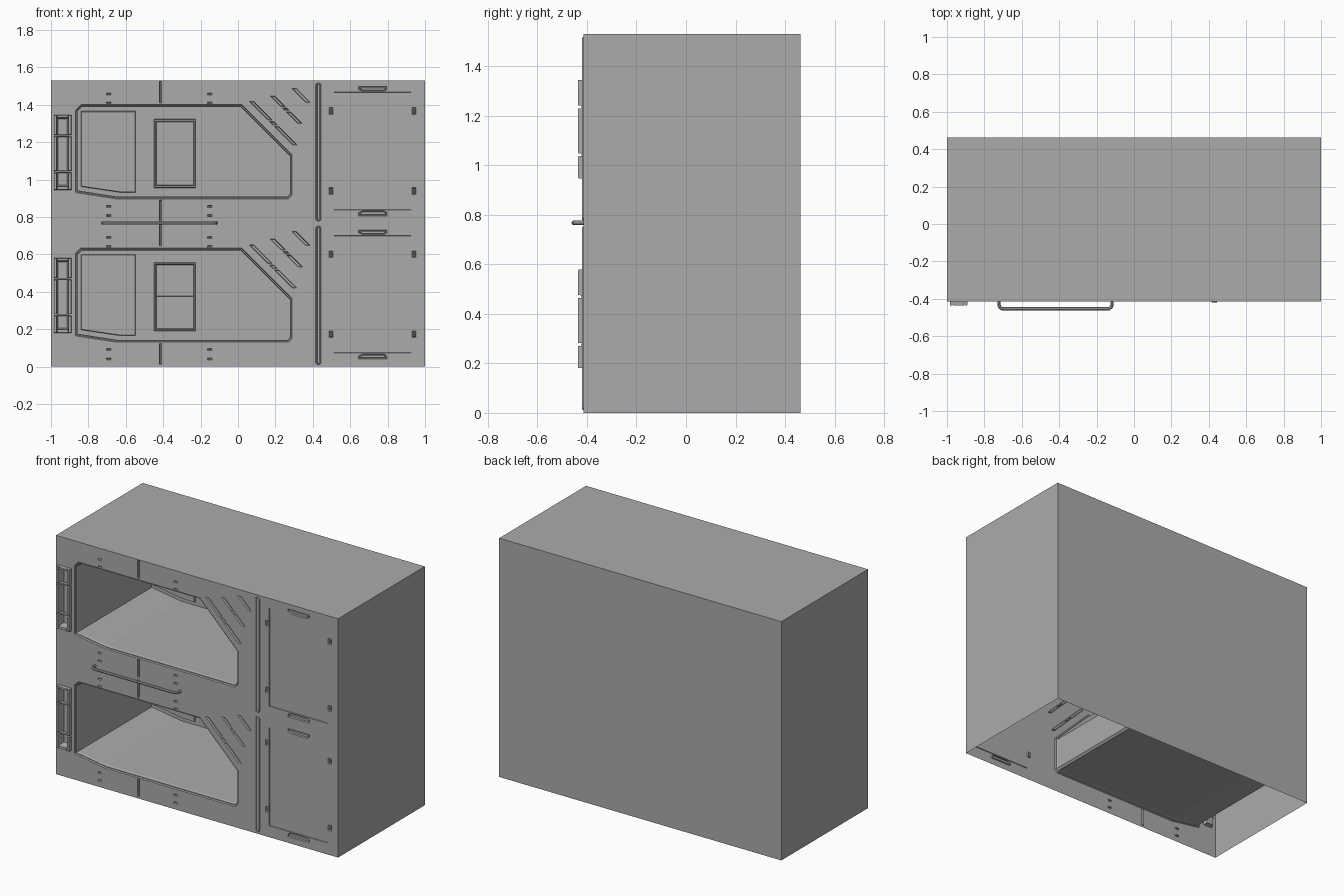
import bpy, bmesh
from mathutils import Vector

cube = bpy.data.objects.get("Cube")
if cube:
    bpy.data.objects.remove(cube, do_unlink=True)

FRONT, BACK, TOP, BAY = -0.415, 0.463, 1.53, 0.766
NICHE_BACK = 0.35
GREY = (0.41, 0.41, 0.41, 1)

grey = bpy.data.materials.new("plain grey")
grey.use_nodes = True
grey.diffuse_color = GREY
grey.node_tree.nodes["Principled BSDF"].inputs["Base Color"].default_value = GREY


def finish(name, bm):
    bmesh.ops.recalc_face_normals(bm, faces=bm.faces[:])
    mesh = bpy.data.meshes.new(name)
    bm.to_mesh(mesh)
    bm.free()
    mesh.materials.append(grey)
    obj = bpy.data.objects.new(name, mesh)
    bpy.context.scene.collection.objects.link(obj)
    return obj


def rect(x0, x1, z0, z1):
    return [(x0, z0), (x1, z0), (x1, z1), (x0, z1)]


def shift(points, dz):
    return [(x, z + dz) for x, z in points]


def inset(points, d):
    """Move every edge of a counter-clockwise convex outline inwards."""
    pts = [Vector(p) for p in points]
    out = []
    for i, p in enumerate(pts):
        a = (p - pts[i - 1]).normalized()
        b = (pts[(i + 1) % len(pts)] - p).normalized()
        na, nb = Vector((-a.y, a.x)), Vector((-b.y, b.x))
        out.append(tuple(p + (na + nb) * d / (1 + na.dot(nb))))
    return out


def ring(bm, points, y):
    return [bm.verts.new((x, y, z)) for x, z in points]


def bridge(bm, a, b):
    n = len(a)
    for i in range(n):
        bm.faces.new((a[i], a[(i + 1) % n], b[(i + 1) % n], b[i]))


def loft(bm, points, steps):
    """Walls through (inset, y) steps, closed by a cap; returns the first ring."""
    rings = [ring(bm, inset(points, d), y) for d, y in steps]
    for a, b in zip(rings, rings[1:]):
        bridge(bm, a, b)
    bm.faces.new(rings[-1])
    return rings[0]


def plate(name, points, base, thick, lip=0.0, sink=0.0, taper=0.003):
    """Raised plate facing the front, with tapered sides and an optional sunk middle."""
    face = base - thick
    steps = [(0, base), (taper, face)]
    if lip:
        steps += [(lip, face), (lip + taper, face + sink)]
    bm = bmesh.new()
    bm.faces.new(loft(bm, points, steps))
    return finish(name, bm)


def box(name, x0, x1, y0, y1, z0, z1):
    return plate(name, rect(x0, x1, z0, z1), y1, y1 - y0, taper=0.002)


def slash(x, z, length, w=0.024):
    """Diagonal slot running down to the right, with level ends."""
    return [(x, z), (x + length, z - length), (x + length + w, z - length), (x + w, z)]


# Outlines for one bay; the second bay repeats them higher up
niche = [(-0.87, 0.165), (-0.65, 0.131), (0.27, 0.131), (0.29, 0.151),
         (0.29, 0.365), (0.02, 0.635), (-0.84, 0.635), (-0.87, 0.605)]
slots = [slash(0.06, 0.652, 0.1), slash(0.168, 0.544, 0.018), slash(0.194, 0.518, 0.098),
         slash(0.172, 0.682, 0.058), slash(0.238, 0.616, 0.012), slash(0.258, 0.596, 0.062),
         slash(0.288, 0.722, 0.075)]
slots += [rect(x, x + 0.024, z, z + 0.011)
          for x in (-0.702, -0.162) for z in (0.036, 0.086, 0.638, 0.686)]
slots += [rect(-0.421, -0.409, 0.012, 0.124), rect(-0.421, -0.409, 0.645, 0.76)]
door = rect(0.512, 0.926, 0.073, 0.702)
lamp_well = rect(-0.968, -0.907, 0.2, 0.565)

# Recessed hinges and grips around the locker door
fittings = [rect(x, x + 0.023, z, z + 0.036) for x in (0.486, 0.93) for z in (0.155, 0.583)]
top_grip = [(0.665, 0.705), (0.78, 0.705), (0.797, 0.716), (0.797, 0.732),
            (0.645, 0.732), (0.645, 0.716)]
fittings += [top_grip, [(x, 0.773 - z) for x, z in reversed(top_grip)]]

# Cabinet shell: open underneath, front pierced by pockets
bm = bmesh.new()
front = ring(bm, rect(-1, 1, 0, TOP), FRONT)
back = ring(bm, rect(-1, 1, 0, TOP), BACK)
for i in (1, 2, 3):
    j = (i + 1) % 4
    bm.faces.new((front[i], front[j], back[j], back[i]))
bm.faces.new(back)
loops = [front]
for dz in (0, BAY):
    loops.append(loft(bm, shift(niche, dz),
                      [(0, FRONT), (0.004, FRONT + 0.008), (0.009, FRONT + 0.008),
                       (0.013, FRONT + 0.02), (0.013, NICHE_BACK)]))
    loops.append(loft(bm, shift(door, dz), [(0, FRONT), (0.002, FRONT + 0.004)]))
    loops.append(loft(bm, shift(lamp_well, dz), [(0, FRONT), (0.006, FRONT + 0.025)]))
    for s in slots:
        loops.append(loft(bm, shift(s, dz), [(0, FRONT), (0.003, FRONT + 0.01)]))
    for f in fittings:
        loops.append(loft(bm, shift(f, dz),
                          [(0, FRONT), (0.003, FRONT + 0.008), (0.005, FRONT + 0.008),
                           (0.008, FRONT + 0.003)]))
edges = []
for loop in loops:
    for i, v in enumerate(loop):
        other = loop[(i + 1) % len(loop)]
        edges.append(bm.edges.get((v, other)) or bm.edges.new((v, other)))
bmesh.ops.triangle_fill(bm, use_beauty=True, use_dissolve=False, edges=edges,
                        normal=(0, -1, 0))
finish("cabinet_shell", bm)

for level, dz in (("lower", 0), ("upper", BAY)):
    # Headboard and screen on the niche's rear wall
    headboard = [(-0.84, 0.197), (-0.63, 0.166), (-0.547, 0.166), (-0.547, 0.6), (-0.84, 0.6)]
    plate(level + "_headboard", shift(headboard, dz), NICHE_BACK, 0.012)
    plate(level + "_screen_frame", shift(rect(-0.45, -0.226, 0.19, 0.558), dz),
          NICHE_BACK, 0.02, 0.01, 0.012)
    for part, z0, z1 in (("bottom", 0.204, 0.374), ("top", 0.376, 0.544)):
        plate(level + "_screen_" + part, shift(rect(-0.436, -0.24, z0, z1), dz),
              NICHE_BACK - 0.008, 0.003, taper=0.001)

    # Side lamp: split rails, end caps and set-back cross bars
    for side, x0, x1 in (("right", -0.985, -0.968), ("left", -0.907, -0.89)):
        for n, (z0, z1) in enumerate(((0.18, 0.272), (0.281, 0.465), (0.474, 0.58))):
            box(f"{level}_lamp_{side}_rail_{n}", x0, x1, -0.437, FRONT, z0 + dz, z1 + dz)
    for n, (z0, z1) in enumerate(((0.18, 0.2), (0.565, 0.58))):
        box(f"{level}_lamp_cap_{n}", -0.968, -0.907, -0.437, FRONT, z0 + dz, z1 + dz)
    for n, z in enumerate((0.277, 0.469)):
        box(f"{level}_lamp_band_{n}", -0.983, -0.892, FRONT - 0.008, FRONT + 0.008,
            z - 0.006 + dz, z + 0.006 + dz)

    # Upright trim strip beside the lockers
    strip = [(0.423, 0.012), (0.437, 0.012), (0.445, 0.022), (0.445, 0.742),
             (0.437, 0.752), (0.423, 0.752), (0.415, 0.742), (0.415, 0.022)]
    plate(level + "_trim_strip", shift(strip, dz), FRONT, 0.006, 0.006, 0.005)

# Grab rail between the bays: a bent tube
curve = bpy.data.curves.new("grab_rail", "CURVE")
curve.dimensions = "3D"
curve.bevel_depth = 0.009
curve.bevel_resolution = 2
half = [(-0.722, FRONT + 0.005), (-0.722, -0.434), (-0.717, -0.446), (-0.705, -0.453), (-0.69, -0.454)]
path = half + [(-0.84 - x, y) for x, y in reversed(half)]
spline = curve.splines.new("POLY")
spline.points.add(len(path) - 1)
for point, (x, y) in zip(spline.points, path):
    point.co = (x, y, 0.768, 1)
curve.materials.append(grey)
rail = bpy.data.objects.new("grab_rail", curve)
bpy.context.scene.collection.objects.link(rail)
bpy.ops.object.select_all(action="DESELECT")
rail.select_set(True)
bpy.context.view_layer.objects.active = rail
bpy.ops.object.convert(target="MESH")
bpy.ops.object.shade_smooth_by_angle()
